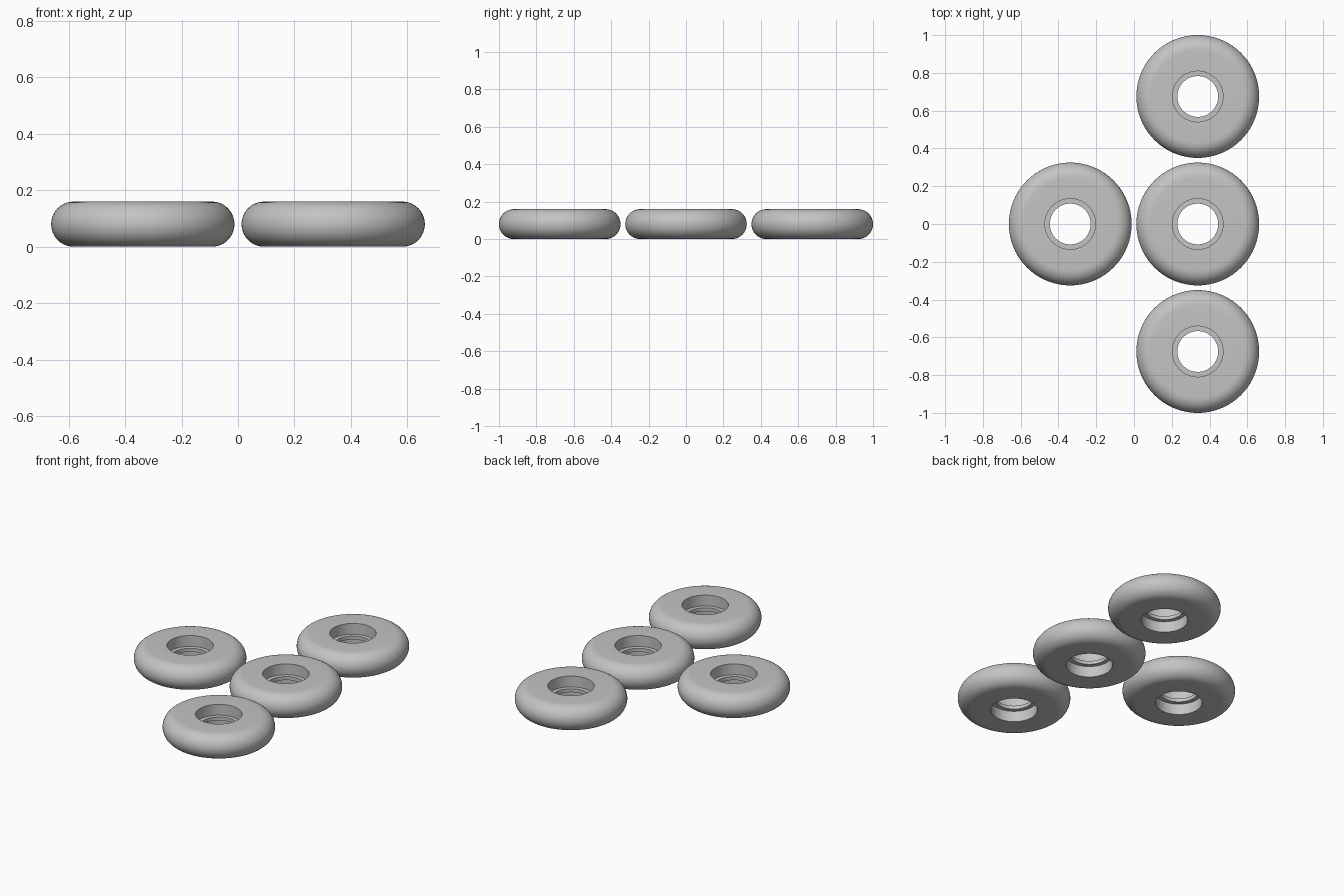
import bpy
import math

cube = bpy.data.objects.get("Cube")
if cube:
    bpy.data.objects.remove(cube, do_unlink=True)

# Dimensions
OUTER, BORE, LIP = 0.325, 0.134, 0.108
HEIGHT = 0.16
HALF = HEIGHT / 2
LIP_HALF = 0.011
SEGMENTS = 96
ARC_STEPS = 20

grey = bpy.data.materials.new("light_grey")
grey.use_nodes = True
colour = (0.55, 0.55, 0.55, 1)
grey.diffuse_color = colour
grey.node_tree.nodes["Principled BSDF"].inputs["Base Color"].default_value = colour


def ring_profile():
    """Closed (radius, height) outline: round rim outside, stepped bore inside."""
    points = []
    for i in range(ARC_STEPS + 1):
        a = -math.pi / 2 + math.pi * i / ARC_STEPS
        points.append((OUTER - HALF + HALF * math.cos(a), HALF + HALF * math.sin(a)))
    points += [(BORE, HEIGHT), (BORE, HALF + LIP_HALF), (LIP, HALF + LIP_HALF),
               (LIP, HALF - LIP_HALF), (BORE, HALF - LIP_HALF), (BORE, 0)]
    return points


def lathe(name, profile):
    """Spin a closed outline around z into a mesh."""
    n = len(profile)
    verts, faces = [], []
    for s in range(SEGMENTS):
        a = 2 * math.pi * s / SEGMENTS
        verts += [(r * math.cos(a), r * math.sin(a), z) for r, z in profile]
        t = (s + 1) % SEGMENTS
        for i in range(n):
            j = (i + 1) % n
            faces.append((s * n + i, t * n + i, t * n + j, s * n + j))
    mesh = bpy.data.meshes.new(name)
    mesh.from_pydata(verts, [], faces)
    mesh.materials.append(grey)
    mesh.update()
    return mesh


# Four equal rings: a row of three and one beside the middle
ring_mesh = lathe("ring", ring_profile())
PITCH = 0.675
SIDE = PITCH / 2
places = {
    "front_ring": (SIDE, -PITCH),
    "middle_ring": (SIDE, 0),
    "back_ring": (SIDE, PITCH),
    "side_ring": (-SIDE, 0),
}
bpy.ops.object.select_all(action="DESELECT")
for name, (x, y) in places.items():
    ring = bpy.data.objects.new(name, ring_mesh.copy())
    ring.location = (x, y, 0)
    bpy.context.collection.objects.link(ring)
    ring.select_set(True)
    bpy.context.view_layer.objects.active = ring

bpy.ops.object.shade_smooth_by_angle(angle=math.radians(30))
